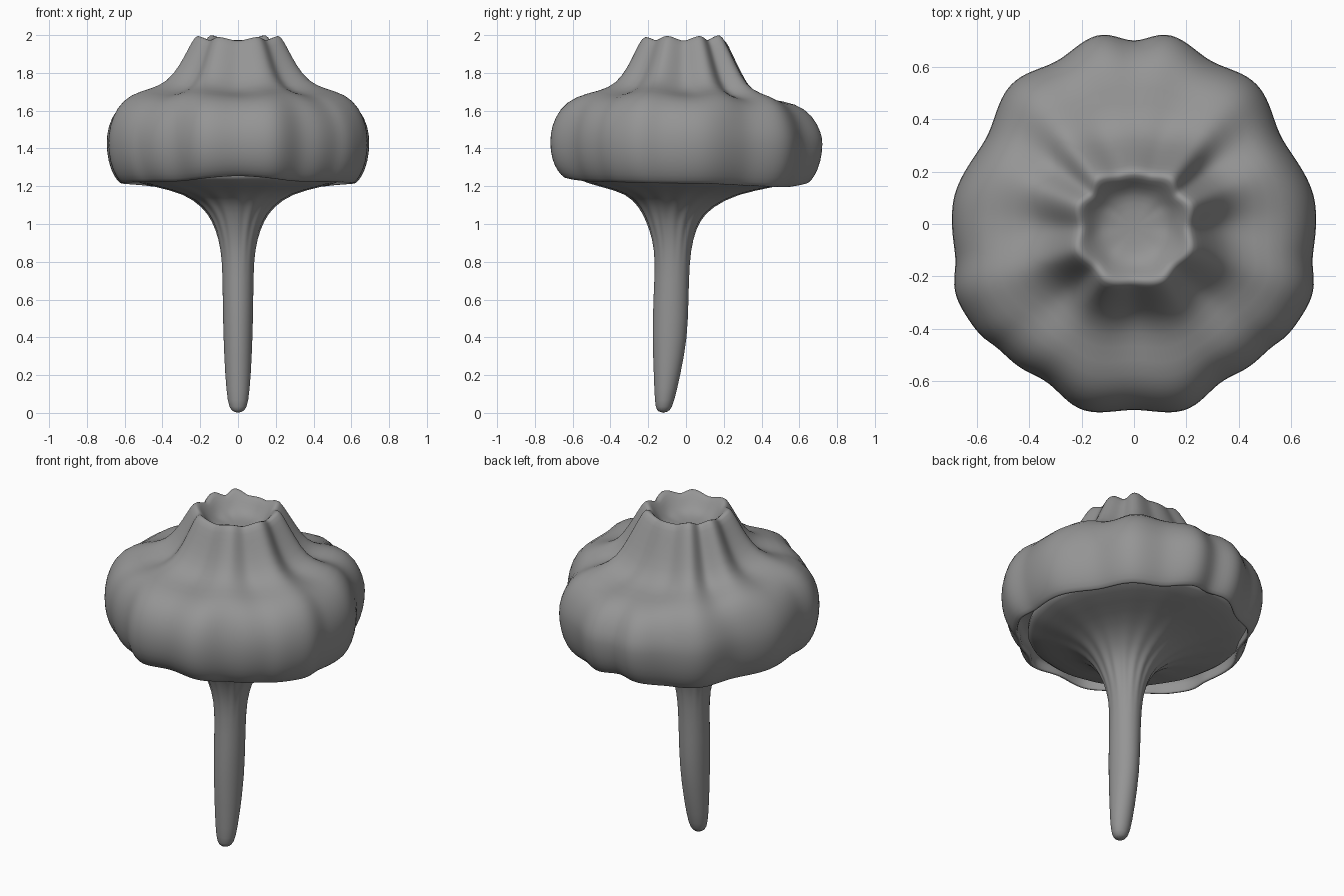
import bpy, bmesh
from math import sin, cos, pi, radians, degrees

if "Cube" in bpy.data.objects:
    bpy.data.objects.remove(bpy.data.objects["Cube"])

SEG = 96

# Dark grey surface
grey = bpy.data.materials.new("dark_grey")
grey.diffuse_color = (.3, .3, .3, 1)
grey.use_nodes = True
grey.node_tree.nodes["Principled BSDF"].inputs["Base Color"].default_value = grey.diffuse_color


def table(points, a):
    """Smooth interpolation of (position, value) pairs."""
    for (a0, v0), (a1, v1) in zip(points, points[1:]):
        if a <= a1:
            t = max(0, (a - a0) / (a1 - a0))
            return v0 + (v1 - v0) * (t * t * (3 - 2 * t))
    return points[-1][1]


def elevation(t):
    """Angle folded onto the right half: -90 front, 90 back."""
    a = (degrees(t) + 90) % 360
    return min(a, 360 - a) - 90


def skin(name, rings):
    """Join closed rings of points into one smooth tube with pinched ends."""
    bm = bmesh.new()
    loops = [[bm.verts.new(p) for p in ring] for ring in rings]
    for a, b in zip(loops, loops[1:]):
        for i in range(SEG):
            j = (i + 1) % SEG
            bm.faces.new((a[i], a[j], b[j], b[i]))
    for end in (loops[0], loops[-1]):
        bmesh.ops.pointmerge(bm, verts=end, merge_co=sum((v.co for v in end), end[0].co * 0) / SEG)
    bmesh.ops.recalc_face_normals(bm, faces=bm.faces)
    me = bpy.data.meshes.new(name)
    bm.to_mesh(me)
    bm.free()
    me.polygons.foreach_set("use_smooth", [True] * len(me.polygons))
    me.materials.append(grey)
    ob = bpy.data.objects.new(name, me)
    bpy.context.collection.objects.link(ob)
    mod = ob.modifiers.new("smooth", "SUBSURF")
    mod.levels = mod.render_levels = 1
    return ob


angles = [2 * pi * i / SEG for i in range(SEG)]

# Lobed outline of the cap, height of its lower rim, and crown rib pattern
outline = [(-90, .712), (-75, .742), (-60, .69), (-50, .705), (-43, .705), (-35, .73),
           (-22, .738), (-10, .695), (6, .70), (30, .655), (50, .715), (64, .69), (80, .74), (90, .70)]
lower_rim = [(-90, 1.25), (-55, 1.22), (0, 1.21), (60, 1.19), (90, 1.22)]
ribs = [(-90, -.8), (-62, .6), (-45, -.6), (-22, 1), (0, -.8), (22, 1), (38, -.6), (52, 1.3), (75, -.6), (90, -.5)]

# Cap profile: radius as fraction of outline, height, lobe weight, rib weight, rim weight
cap_profile = [
    (.04, 1.88, 0, 0, 0), (.14, 1.885, 0, 0, 0), (.20, 1.905, 0, .3, 0), (.25, 1.95, 0, .6, 0),
    (.29, 1.985, 0, 1, 0), (.325, 1.982, 0, 1, 0), (.37, 1.92, 0, 1.2, 0), (.44, 1.82, 0, 1.5, 0),
    (.53, 1.735, .2, 1.6, 0), (.66, 1.70, .5, 1.2, 0), (.82, 1.68, .8, .7, 0), (.93, 1.61, 1, .3, 0),
    (.985, 1.52, 1, 0, 0), (1.0, 1.43, 1, 0, .1), (.985, 1.33, 1, 0, .4), (.94, 1.25, 1, 0, .8),
    (.89, 1.21, 1, 0, 1), (.87, 1.215, 1, 0, 1), (.88, 1.26, 1, 0, .6),
    (.87, 1.32, .8, 0, 0), (.70, 1.33, .4, 0, 0), (.04, 1.33, 0, 0, 0)]

cap = []
for f, z, lobe, rib, rim in cap_profile:
    ring = []
    for t in angles:
        e = elevation(t)
        w = table(ribs, e)
        r = f * (.705 + (table(outline, e) - .705) * lobe) + .013 * rib * w
        h = z + (table(lower_rim, e) - 1.21) * rim + .014 * w * rib
        if .5 < f < 1 and z > 1.5:
            h -= .035 * (e > 0) * sin(radians(e))   # back shoulder is lower
        ring.append((r * cos(t), r * sin(t) - .013 * (1 - lobe), h))
    cap.append(ring)
skin("cap", cap)

# Stem with flared, pleated underside: centre y, radius x, radius y, height, pleat depth
stem_profile = [
    (-.12, .01, .01, 0, 0), (-.12, .035, .035, .01, 0), (-.115, .055, .05, .05, 0), (-.10, .068, .07, .2, 0),
    (-.085, .077, .093, .4, 0), (-.08, .081, .093, .6, 0), (-.072, .082, .09, .8, 0),
    (-.07, .10, .105, .92, .001), (-.07, .135, .14, 1.02, .003), (-.055, .185, .19, 1.09, .004),
    (-.02, .28, .29, 1.16, .004), (.01, .43, .45, 1.195, .004), (.025, .57, .595, 1.23, .003),
    (.025, .61, .625, 1.27, 0), (0, .5, .5, 1.31, 0), (0, .02, .02, 1.31, 0)]
stem = []
for cy, rx, ry, z, pleat in stem_profile:
    stem.append([((rx + pleat * cos(16 * t)) * cos(t), cy + (ry + pleat * cos(16 * t)) * sin(t), z)
                 for t in angles])
skin("stem_and_underside", stem)
